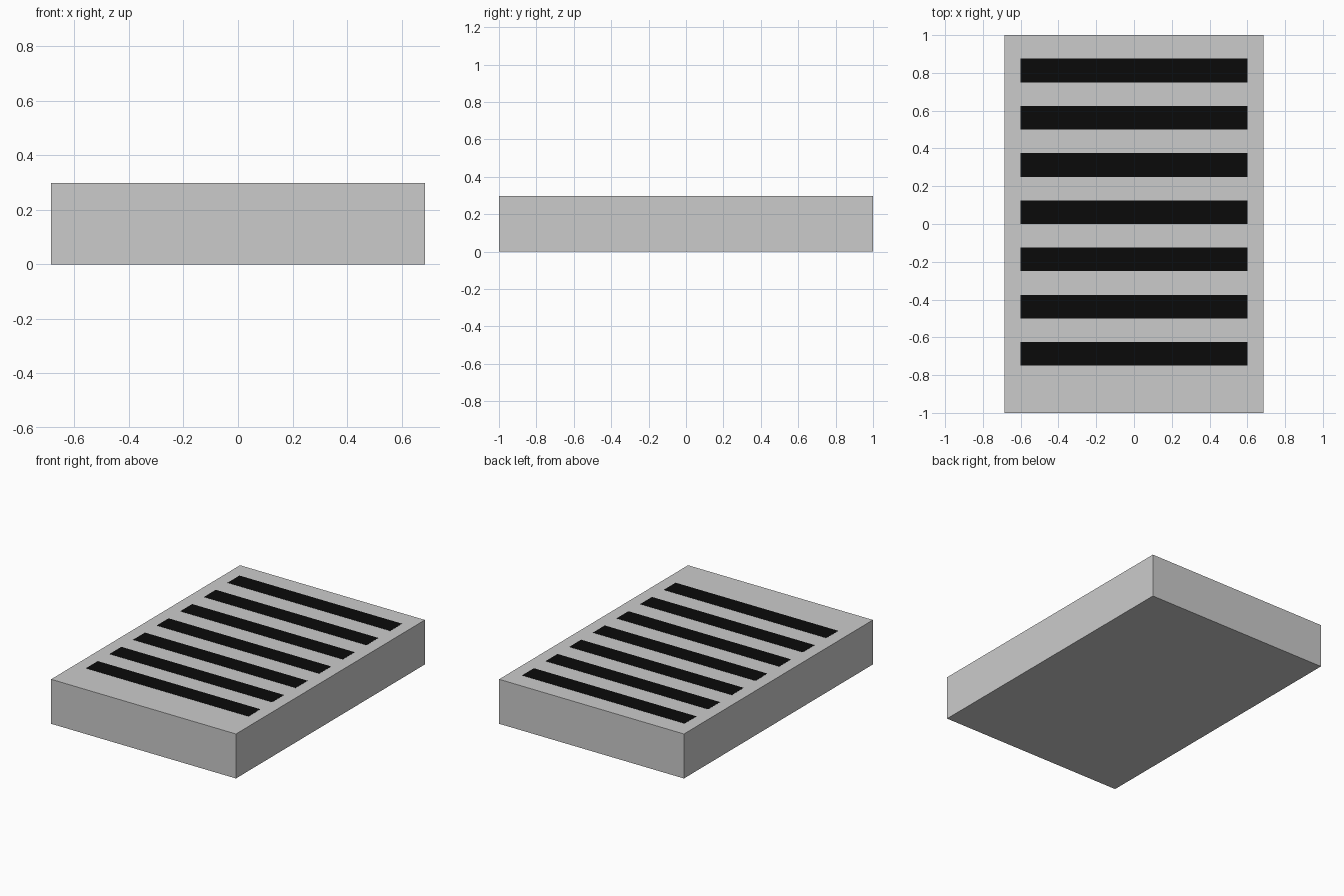
import bpy

if "Cube" in bpy.data.objects:
    bpy.data.objects.remove(bpy.data.objects["Cube"])


def box(name, x, y, z):
    """Axis-aligned box from (min, max) ranges."""
    bpy.ops.mesh.primitive_cube_add(
        size=1, location=[(a + b) / 2 for a, b in (x, y, z)])
    ob = bpy.context.object
    ob.name = name
    ob.scale = [b - a for a, b in (x, y, z)]
    bpy.ops.object.transform_apply(location=False, rotation=False, scale=True)
    return ob


black = bpy.data.materials.new("black")
black.diffuse_color = (0.003, 0.003, 0.003, 1)
black.use_nodes = True
black.node_tree.nodes["Principled BSDF"].inputs["Base Color"].default_value = black.diffuse_color

# Main housing
box("vent_body", (-0.685, 0.685), (-1, 1), (0, 0.298))

# Seven evenly spaced dark vent strips, practically flush with the top
for i in range(7):
    y = -0.75 + 0.25 * i
    strip = box(f"vent_strip_{i + 1}", (-0.602, 0.602), (y, y + 0.125), (0.29, 0.299))
    strip.data.materials.append(black)
